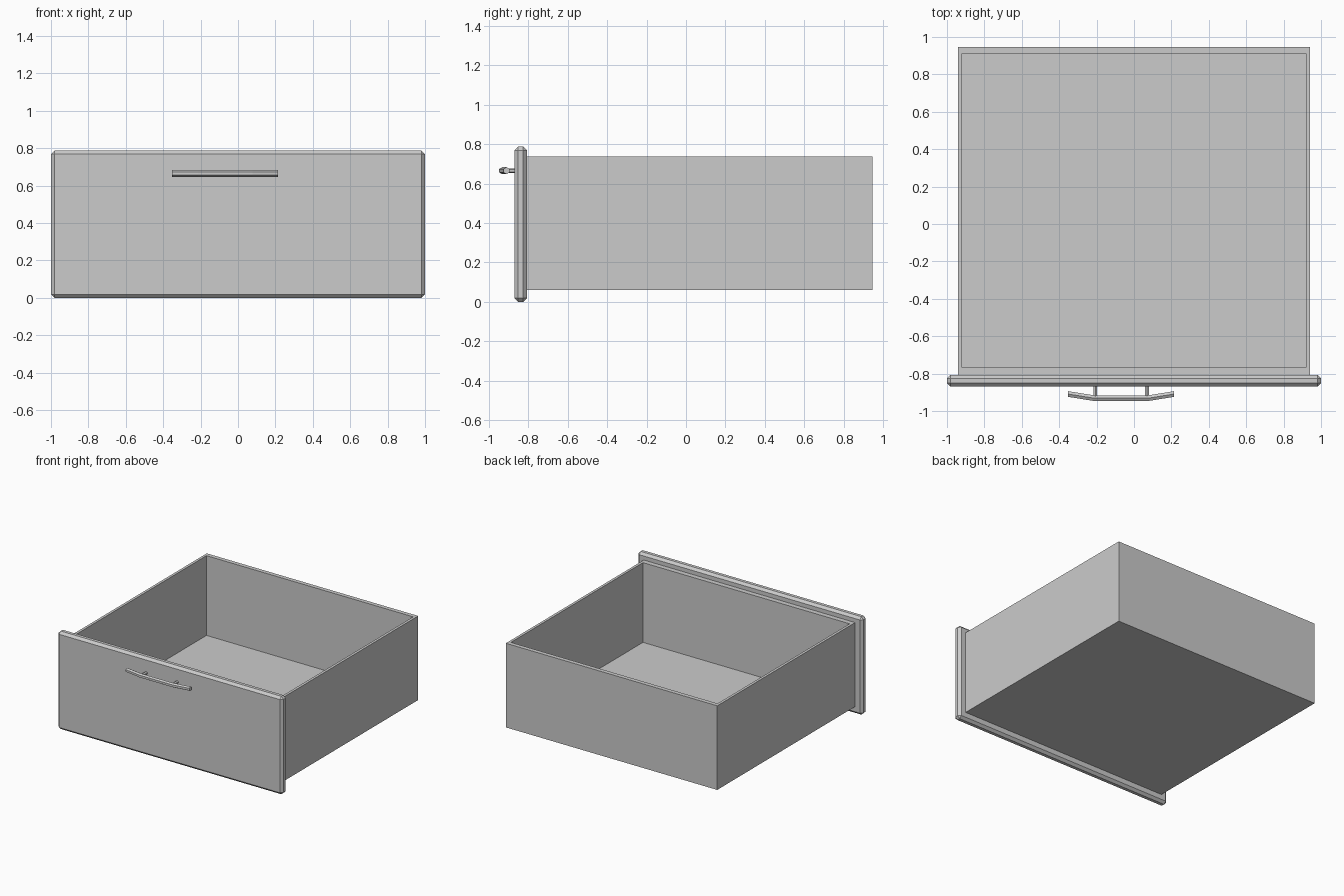
import bpy
import bmesh
from math import cos, sin, pi
from mathutils import Vector

cube = bpy.data.objects.get("Cube")
if cube:
    bpy.data.objects.remove(cube, do_unlink=True)

# Single grey finish
grey = bpy.data.materials.new("plain_grey")
grey.use_nodes = True
grey.diffuse_color = (0.6, 0.6, 0.6, 1)
grey.node_tree.nodes["Principled BSDF"].inputs["Base Color"].default_value = (0.6, 0.6, 0.6, 1)


def finish(name, bm):
    bmesh.ops.recalc_face_normals(bm, faces=bm.faces[:])
    mesh = bpy.data.meshes.new(name)
    bm.to_mesh(mesh)
    bm.free()
    mesh.materials.append(grey)
    obj = bpy.data.objects.new(name, mesh)
    bpy.context.collection.objects.link(obj)
    return obj


def box(low, high):
    """bmesh box spanning two opposite corners"""
    low, high = Vector(low), Vector(high)
    bm = bmesh.new()
    bmesh.ops.create_cube(bm, size=1)
    for v in bm.verts:
        v.co = (low + high) / 2 + v.co * (high - low)
    return bm


def hex_sweep(name, centres, radius, u, v):
    """Six-sided bar through the centres, rings spanned by u and v"""
    bm = bmesh.new()
    rings = []
    for c in centres:
        rings.append([bm.verts.new(Vector(c) + radius * (cos(k * pi / 3) * Vector(u) + sin(k * pi / 3) * Vector(v)))
                      for k in range(6)])
    for a, b in zip(rings, rings[1:]):
        for k in range(6):
            n = (k + 1) % 6
            bm.faces.new((a[k], a[n], b[n], b[k]))
    bm.faces.new(rings[0])
    bm.faces.new(rings[-1])
    return finish(name, bm)


# Open drawer box: the top is inset to the inner rim, then pushed down to the floor
bm = box((-0.94, -0.806, 0.06), (0.94, 0.946, 0.736))
top = max(bm.faces, key=lambda f: f.calc_center_median().z)
bmesh.ops.inset_region(bm, faces=[top], thickness=0.03)
for v in top.verts:
    v.co.y = 0.912 if v.co.y > 0 else -0.766
well = bmesh.ops.extrude_discrete_faces(bm, faces=[top])["faces"][0]
for v in well.verts:
    v.co.z = 0.095
finish("drawer_box", bm)

# Front panel with chamfered edges
panel = finish("front_panel", box((-1, -0.87, 0), (1, -0.806, 0.787)))
chamfer = panel.modifiers.new("chamfer", "BEVEL")
chamfer.width = 0.019
chamfer.segments = 1

# Bowed handle bar and its two posts
handle_z = 0.665
hex_sweep("handle_bar",
          [(-0.352, -0.909, handle_z), (-0.215, -0.931, handle_z),
           (0.077, -0.931, handle_z), (0.214, -0.909, handle_z)],
          0.0175, (0, 0, 1), (0, 1, 0))
for side, x in (("right", -0.207), ("left", 0.069)):
    hex_sweep(side + "_handle_post", [(x, -0.925, handle_z), (x, -0.865, handle_z)],
              0.012, (0, 0, 1), (1, 0, 0))
